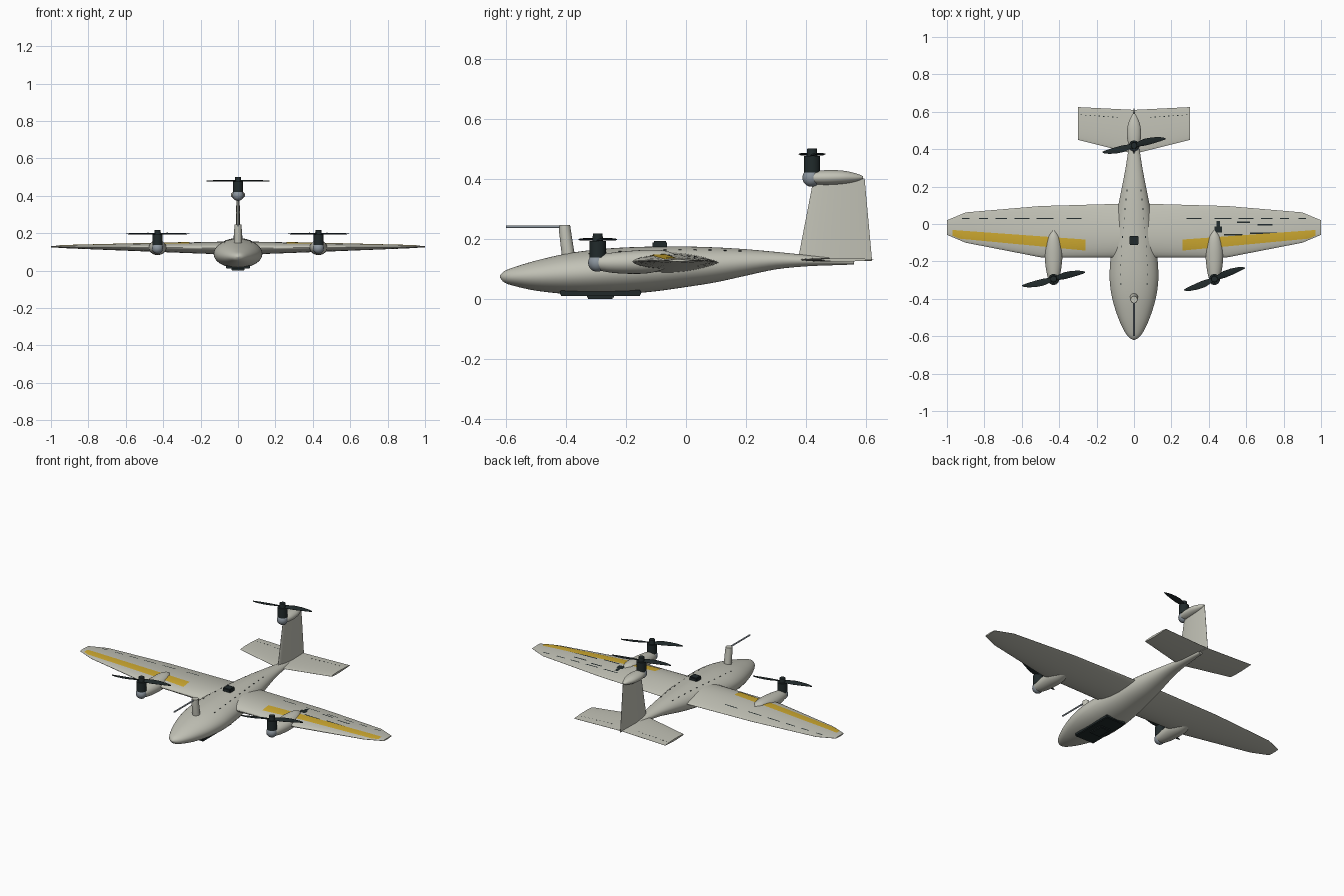
import bpy, bmesh, math
from mathutils import Matrix, Vector

cube = bpy.data.objects.get("Cube")
if cube:
    bpy.data.objects.remove(cube, do_unlink=True)


def material(name, rgb, rough=0.6):
    m = bpy.data.materials.new(name)
    m.use_nodes = True
    m.diffuse_color = (*rgb, 1)
    bsdf = m.node_tree.nodes["Principled BSDF"]
    bsdf.inputs["Base Color"].default_value = (*rgb, 1)
    bsdf.inputs["Roughness"].default_value = rough
    return m


GREY = material("warm light grey", (0.54, 0.54, 0.47))
GOLD = material("golden yellow", (0.62, 0.40, 0.03))
DARK = material("near black", (0.015, 0.023, 0.024))
STEEL = material("blue grey", (0.26, 0.30, 0.34))


def finish(name, bm, mat, smooth=True):
    bmesh.ops.recalc_face_normals(bm, faces=bm.faces)
    me = bpy.data.meshes.new(name)
    bm.to_mesh(me)
    bm.free()
    ob = bpy.data.objects.new(name, me)
    bpy.context.collection.objects.link(ob)
    me.materials.append(mat)
    if smooth:
        bpy.ops.object.select_all(action='DESELECT')
        ob.select_set(True)
        bpy.context.view_layer.objects.active = ob
        bpy.ops.object.shade_smooth_by_angle(angle=math.radians(40))
    return ob


def loft(name, rings, mat):
    """Skin closed rings of equal size and cap both ends."""
    bm = bmesh.new()
    vs = [[bm.verts.new(p) for p in r] for r in rings]
    n = len(vs[0])
    for a, b in zip(vs, vs[1:]):
        for i in range(n):
            j = (i + 1) % n
            bm.faces.new((a[i], a[j], b[j], b[i]))
    bm.faces.new(vs[0])
    bm.faces.new(vs[-1])
    return finish(name, bm, mat)


def interp(table, v):
    """Piecewise linear lookup in rows of (key, a, b, ...)."""
    for a, b in zip(table, table[1:]):
        if v <= b[0]:
            t = max(0, (v - a[0]) / (b[0] - a[0]))
            return [p + (q - p) * t for p, q in zip(a[1:], b[1:])]
    return list(table[-1][1:])


def body(name, stations, mat, x=0, n=28, sub=4):
    """Streamlined body from (y, bottom z, top z, half width) stations."""
    pts = [Vector(s) for s in stations]
    ext = [pts[0]] + pts + [pts[-1]]
    rows = []
    for i in range(len(pts) - 1):
        p0, p1, p2, p3 = ext[i:i + 4]
        for k in range(sub):
            t = k / sub
            rows.append(0.5 * (2 * p1 + (p2 - p0) * t + (2 * p0 - 5 * p1 + 4 * p2 - p3) * t * t
                               + (3 * p1 - p0 - 3 * p2 + p3) * t ** 3))
    rows.append(pts[-1])
    rings = []
    for y, lo, hi, w in rows:
        ang = [2 * math.pi * k / n for k in range(n)]
        rings.append([(x + w * math.cos(a), y, (lo + hi) / 2 + (hi - lo) / 2 * math.sin(a)) for a in ang])
    return loft(name, rings, mat)


def section(u):
    return math.sin(math.pi * u ** 0.75) ** 0.75 if 0 < u < 1 else 0.0


def airfoil(le, te, half, n=14):
    us = [0.5 - 0.5 * math.cos(math.pi * k / n) for k in range(n + 1)]
    up = [(le + (te - le) * u, half * section(u) + 0.0006) for u in us]
    return up + [(y, -t) for y, t in reversed(up)]


def cylinder(name, loc, r, depth, mat, r2=None, n=24):
    bm = bmesh.new()
    bmesh.ops.create_cone(bm, cap_ends=True, segments=n, radius1=r, radius2=r if r2 is None else r2,
                          depth=depth, matrix=Matrix.Translation(loc))
    return finish(name, bm, mat)


def box(name, lo, hi, mat, bevel=0.004):
    bm = bmesh.new()
    bmesh.ops.create_cube(bm, size=1)
    for v in bm.verts:
        v.co = [l + (h - l) * (c + 0.5) for l, h, c in zip(lo, hi, v.co)]
    bmesh.ops.bevel(bm, geom=bm.edges[:], offset=bevel, segments=2, affect='EDGES')
    return finish(name, bm, mat)


# Fuselage
FUSELAGE = [(-0.62, 0.071, 0.077, 0.004), (-0.605, 0.054, 0.092, 0.028), (-0.57, 0.042, 0.106, 0.053),
            (-0.5, 0.027, 0.127, 0.085), (-0.4, 0.016, 0.15, 0.116), (-0.3, 0.013, 0.164, 0.13),
            (-0.2, 0.016, 0.171, 0.127), (-0.1, 0.025, 0.174, 0.116), (0, 0.039, 0.174, 0.101),
            (0.1, 0.055, 0.171, 0.084), (0.2, 0.077, 0.165, 0.064), (0.3, 0.098, 0.156, 0.045),
            (0.4, 0.108, 0.146, 0.03), (0.5, 0.112, 0.137, 0.019), (0.56, 0.114, 0.131, 0.012)]
body("fuselage", FUSELAGE, GREY, n=40)

# Wing: half span, leading edge, trailing edge, centre height, half thickness
WING = [(0, -0.18, 0.11, 0.120, 0.036), (0.5, -0.178, 0.096, 0.124, 0.021),
        (0.9, -0.1, 0.062, 0.127, 0.008), (1.0, -0.058, 0.02, 0.128, 0.003)]
rings = []
for i in range(-40, 41):
    le, te, zc, half = interp(WING, abs(i) / 40)
    rings.append([(i / 40, y, zc + t) for y, t in airfoil(le, te, half)])
loft("wing", rings, GREY)


def wing_top(x, y):
    le, te, zc, half = interp(WING, abs(x))
    return zc + half * section((y - le) / (te - le)) + 0.0006


def wing_plate(name, x0, x1, front, back, mat, lift=0.002):
    """Thin plate on the wing skin; front and back are y at each end."""
    nx, ny = max(1, round(abs(x1 - x0) / 0.0125)), 6
    bm = bmesh.new()
    grid = []
    for i in range(nx + 1):
        s = i / nx
        x = x0 + (x1 - x0) * s
        f = max(front[0] + (front[1] - front[0]) * s, interp(WING, abs(x))[0] + 0.008)
        b = back[0] + (back[1] - back[0]) * s
        grid.append([bm.verts.new((x, f + (b - f) * j / ny, wing_top(x, f + (b - f) * j / ny) + lift))
                     for j in range(ny + 1)])
    for a, c in zip(grid, grid[1:]):
        for j in range(ny):
            bm.faces.new((a[j], c[j], c[j + 1], a[j + 1]))
    bmesh.ops.recalc_face_normals(bm, faces=bm.faces)
    if bm.faces[0].normal.z < 0:
        bmesh.ops.reverse_faces(bm, faces=bm.faces)
    me = bpy.data.meshes.new(name)
    bm.to_mesh(me)
    bm.free()
    me.materials.append(mat)
    ob = bpy.data.objects.new(name, me)
    bpy.context.collection.objects.link(ob)


# Golden wing panels and dark hinge dashes
for side, s in (("left", 1), ("right", -1)):
    wing_plate(side + "_wing_panel", s * 0.26, s * 0.97, (-0.142, -0.075), (-0.083, -0.032), GOLD)
    for k, (a, b) in enumerate(((0.28, 0.36), (0.43, 0.52), (0.56, 0.64), (0.68, 0.74), (0.78, 0.83), (0.88, 0.92))):
        wing_plate(f"{side}_hinge_dash_{k}", s * a, s * b, (0.027, 0.027), (0.033, 0.033), DARK, 0.001)
# Service marks on the left wing only
for k, (a, b, y) in enumerate(((0.43, 0.47, -0.03), (0.44, 0.46, 0.0), (0.55, 0.62, 0.01), (0.66, 0.74, -0.005),
                               (0.48, 0.58, -0.058), (0.62, 0.82, -0.05))):
    wing_plate(f"left_wing_mark_{k}", a, b, (y - 0.004 - 0.012 * (k < 2),) * 2, (y + 0.004 + 0.012 * (k < 2),) * 2,
               DARK, 0.001)

# Tailplane
rings = []
for x in (-0.3, 0, 0.3):
    le, te = (0.45, 0.625) if x else (0.375, 0.61)
    rings.append([(x, y, 0.13 + t) for y, t in airfoil(le, te, 0.0055)])
loft("tailplane", rings, GREY)
for s in (-1, 1):
    for k in range(9):
        x = s * (0.09 + 0.024 * k)
        box(f"elevator_dash_{k}_{'left' if s > 0 else 'right'}", (x - 0.004, 0.562 + abs(x) * 0.07, 0.130),
            (x + 0.004, 0.566 + abs(x) * 0.07, 0.1345), DARK, 0.0005)

# Fin
loft("fin", [[(t, y, z) for y, t in airfoil(le, te, h)] for z, le, te, h in
             ((0.125, 0.372, 0.62, 0.012), (0.4, 0.425, 0.595, 0.008))], GREY)


# Lift rotor: steel ball, motor can, hub and two twisted blades
def rotor(name, x, y, z, angle):
    bm = bmesh.new()
    bmesh.ops.create_uvsphere(bm, u_segments=24, v_segments=16, radius=0.03,
                              matrix=Matrix.Translation((x, y - 0.002, z)))
    finish(name + "_mount_ball", bm, STEEL)
    cylinder(name + "_motor", (x, y, z + 0.045), 0.027, 0.056, DARK)
    cylinder(name + "_hub", (x, y, z + 0.084), 0.018, 0.026, DARK, 0.016)
    for k in (0, 1):
        m = Matrix.Translation((x, y, z + 0.077)) @ Matrix.Rotation(angle + k * math.pi, 4, 'Z')
        rings = []
        for r, c, off, tw in ((0.0, 0.016, 0, 20), (0.03, 0.028, 0.002, 16), (0.06, 0.037, 0.004, 12),
                              (0.1, 0.034, 0.004, 9), (0.14, 0.024, 0.002, 7), (0.165, 0.012, -0.001, 5),
                              (0.173, 0.004, -0.003, 5)):
            rot = Matrix.Rotation(math.radians(tw), 4, 'X')
            rings.append([m @ (rot @ Vector((0, off + p, t)) + Vector((r, 0, 0)))
                          for p, t in airfoil(-c / 2, c / 2, 0.002, 6)])
        loft(f"{name}_blade_{k}", rings, DARK)


# Wing nacelles and tail pod
NACELLE = [(-0.315, 0.112, 0.128, 0.01), (-0.3, 0.098, 0.143, 0.026), (-0.25, 0.087, 0.153, 0.039),
           (-0.18, 0.083, 0.16, 0.047), (-0.12, 0.086, 0.163, 0.045), (-0.07, 0.1, 0.16, 0.033),
           (-0.035, 0.122, 0.148, 0.008)]
for side, x, ang in (("left", 0.43, 21), ("right", -0.43, 13)):
    body(side + "_nacelle", NACELLE, GREY, x)
    rotor(side + "_rotor", x, -0.294, 0.12, math.radians(ang))
body("tail_pod", [(0.395, 0.394, 0.41, 0.008), (0.41, 0.385, 0.421, 0.024), (0.46, 0.379, 0.428, 0.037),
                  (0.52, 0.382, 0.427, 0.035), (0.565, 0.39, 0.418, 0.02), (0.59, 0.4, 0.408, 0.005)], GREY)
rotor("tail_rotor", 0, 0.42, 0.403, math.radians(13))

# Air probe mast and boom
n = 20
loft("probe_mast", [[(r * math.cos(2 * math.pi * k / n), y + r * math.sin(2 * math.pi * k / n), z) for k in range(n)]
                    for z, y, r in ((0.13, -0.39, 0.022), (0.225, -0.403, 0.02), (0.245, -0.404, 0.018))], GREY)
bm = bmesh.new()
bmesh.ops.create_cone(bm, cap_ends=True, segments=12, radius1=0.0045, radius2=0.0045, depth=0.2,
                      matrix=Matrix.Translation((0, -0.5, 0.24)) @ Matrix.Rotation(math.pi / 2, 4, 'X'))
finish("probe_boom", bm, STEEL)

# Top antenna block and belly payload hatch
box("antenna_block", (-0.025, -0.111, 0.165), (0.025, -0.063, 0.192), DARK)
box("belly_hatch", (-0.065, -0.42, 0.010), (0.065, -0.15, 0.03), DARK)
box("belly_sensor", (-0.035, -0.33, 0.0), (0.035, -0.24, 0.014), DARK)

# Seam dots along the fuselage back
for s in (-1, 1):
    for k in range(11):
        y = -0.32 + 0.05 * k
        lo, hi, w = interp(FUSELAGE, y)
        x = w * 0.55
        z = (lo + hi) / 2 + (hi - lo) / 2 * math.sqrt(1 - 0.55 ** 2)
        box(f"seam_dot_{k}_{'left' if s > 0 else 'right'}", (s * x - 0.002, y - 0.005, z - 0.003),
            (s * x + 0.002, y + 0.005, z + 0.002), DARK, 0.0005)
